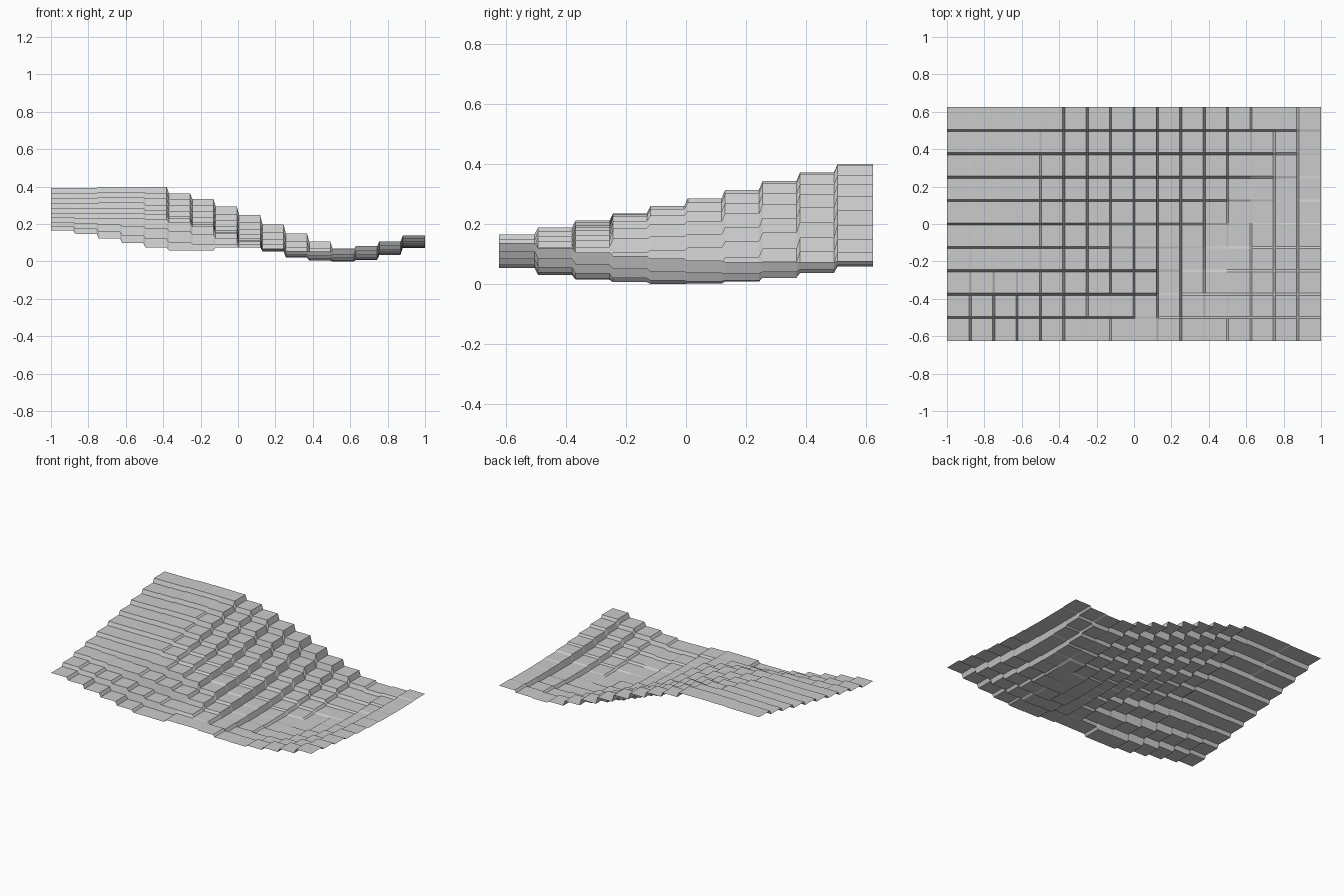
import bpy, bmesh
from math import exp

if "Cube" in bpy.data.objects:
    bpy.data.objects.remove(bpy.data.objects["Cube"])

COLS, ROWS, CELL, GAP = 16, 10, 0.125, 0.012

# height profiles of the terrain along x: front row, centre line, back row
FRONT = [.168, .150, .125, .100, .075, .060, .059, .076,
         .077, .070, .057, .055, .066, .085, .110, .140]
MID = [.274, .273, .272, .268, .252, .222, .190, .151,
       .110, .063, .027, .008, .002, .011, .040, .083]
BACK = [.395, .396, .400, .401, .400, .366, .335, .295,
        .250, .200, .152, .108, .072, .060, .065, .079]


def height(c, r):
    """Height of one flat tile: parabola through the profiles plus a knoll."""
    t = (r - (ROWS - 1) / 2) / ((ROWS - 1) / 2)
    f, m, b = FRONT[c], MID[c], BACK[c]
    knoll = .045 * exp(-((c - 5.6) / 2.0) ** 2 / 2 - ((r - 2.9) / 1.1) ** 2 / 2)
    return m + (b - f) / 2 * t + ((b + f) / 2 - m) * t * t + knoll


def edges(n):
    """Start and end coordinate of each tile, leaving narrow sloped risers."""
    out = []
    for i in range(n):
        lo, hi = (i - n / 2) * CELL, (i + 1 - n / 2) * CELL
        out.append(lo if i == 0 else lo + GAP / 2)
        out.append(hi if i == n - 1 else hi - GAP / 2)
    return out


# stepped sheet: two vertices per tile in each direction
xs, ys = edges(COLS), edges(ROWS)
low = min(height(c, r) for c in range(COLS) for r in range(ROWS))
bm = bmesh.new()
grid = [[bm.verts.new((x, y, height(i // 2, j // 2) - low))
         for j, y in enumerate(ys)] for i, x in enumerate(xs)]
for i in range(len(xs) - 1):
    for j in range(len(ys) - 1):
        bm.faces.new((grid[i][j], grid[i + 1][j],
                      grid[i + 1][j + 1], grid[i][j + 1]))
mesh = bpy.data.meshes.new("stepped_terrain")
bm.to_mesh(mesh)
bm.free()
terrain = bpy.data.objects.new("stepped_terrain", mesh)
bpy.context.collection.objects.link(terrain)
